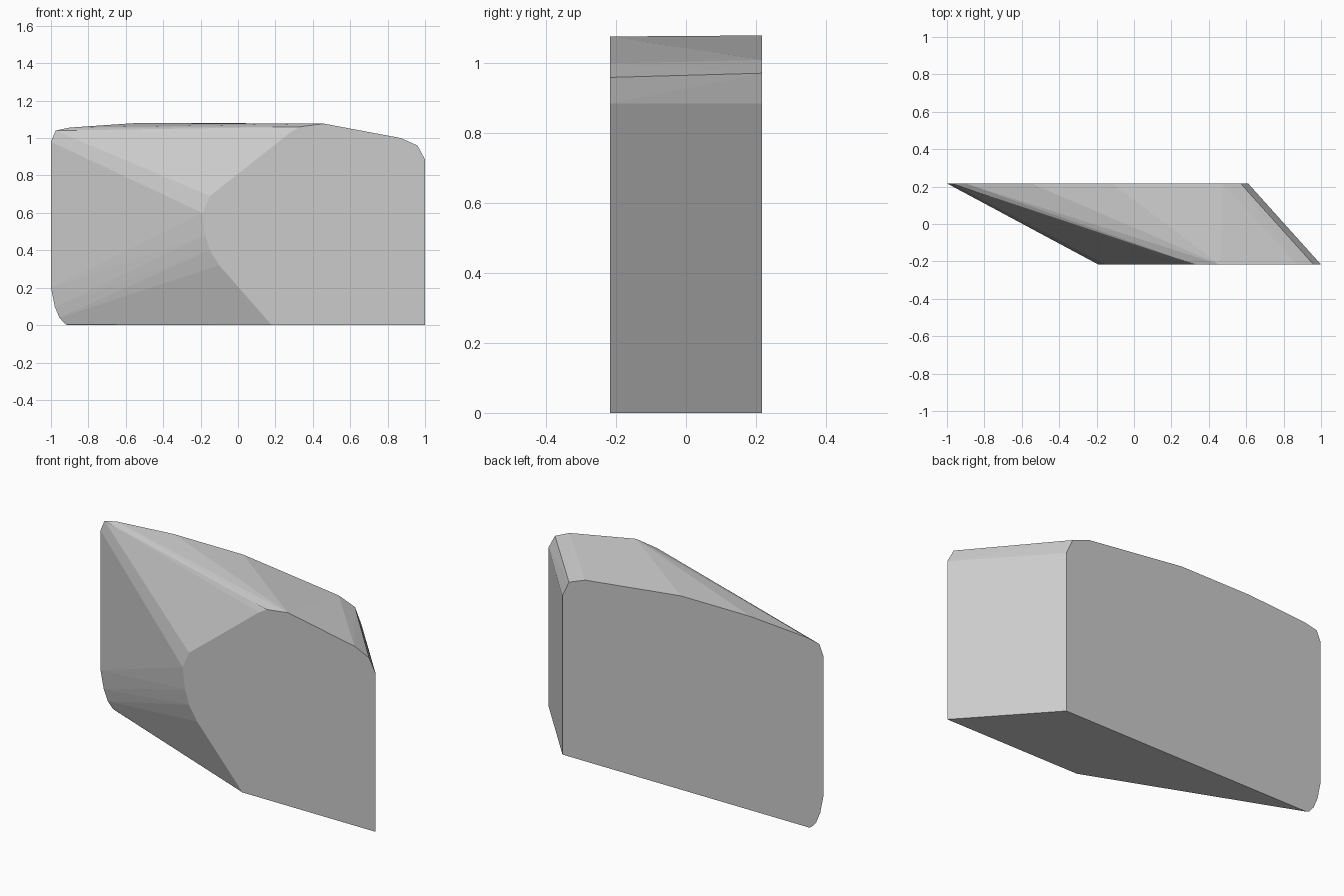
import bpy, bmesh

if "Cube" in bpy.data.objects:
    bpy.data.objects.remove(bpy.data.objects["Cube"])

HALF_DEPTH = 0.217

# Front and back outlines (x, z); the block is the tight skin between them
FRONT = [(0.18, 0), (1, 0), (1, 0.885), (0.96, 0.96), (0.87, 1.0),
         (0.46, 1.077), (0.33, 1.06), (0.28, 1.03), (-0.15, 0.69),
         (-0.19, 0.6), (-0.175, 0.48), (-0.15, 0.40), (-0.10, 0.32)]
BACK = [(-0.91, 0), (0.61, 0), (0.61, 0.885), (0.57, 0.972), (0.47, 1.01),
        (-0.12, 1.08), (-0.55, 1.08), (-0.9, 1.056), (-0.975, 1.04),
        (-1, 0.98), (-1, 0.2), (-0.98, 0.1), (-0.955, 0.04), (-0.925, 0.006)]

# Slanted block
bm = bmesh.new()
for outline, y in ((FRONT, -HALF_DEPTH), (BACK, HALF_DEPTH)):
    for x, z in outline:
        bm.verts.new((x, y, z))
hull = bmesh.ops.convex_hull(bm, input=bm.verts[:])
loose = [v for v in bm.verts if not v.link_faces]
bmesh.ops.delete(bm, geom=loose, context='VERTS')
bmesh.ops.dissolve_limit(bm, angle_limit=0.002, verts=bm.verts[:], edges=bm.edges[:])
bmesh.ops.recalc_face_normals(bm, faces=bm.faces[:])
mesh = bpy.data.meshes.new("slanted_block")
bm.to_mesh(mesh)
bm.free()

# Plain grey finish
grey = bpy.data.materials.new("light grey")
grey.diffuse_color = (0.6, 0.6, 0.6, 1)
grey.use_nodes = True
grey.node_tree.nodes["Principled BSDF"].inputs["Base Color"].default_value = grey.diffuse_color
mesh.materials.append(grey)
bpy.context.collection.objects.link(bpy.data.objects.new("slanted_block", mesh))
